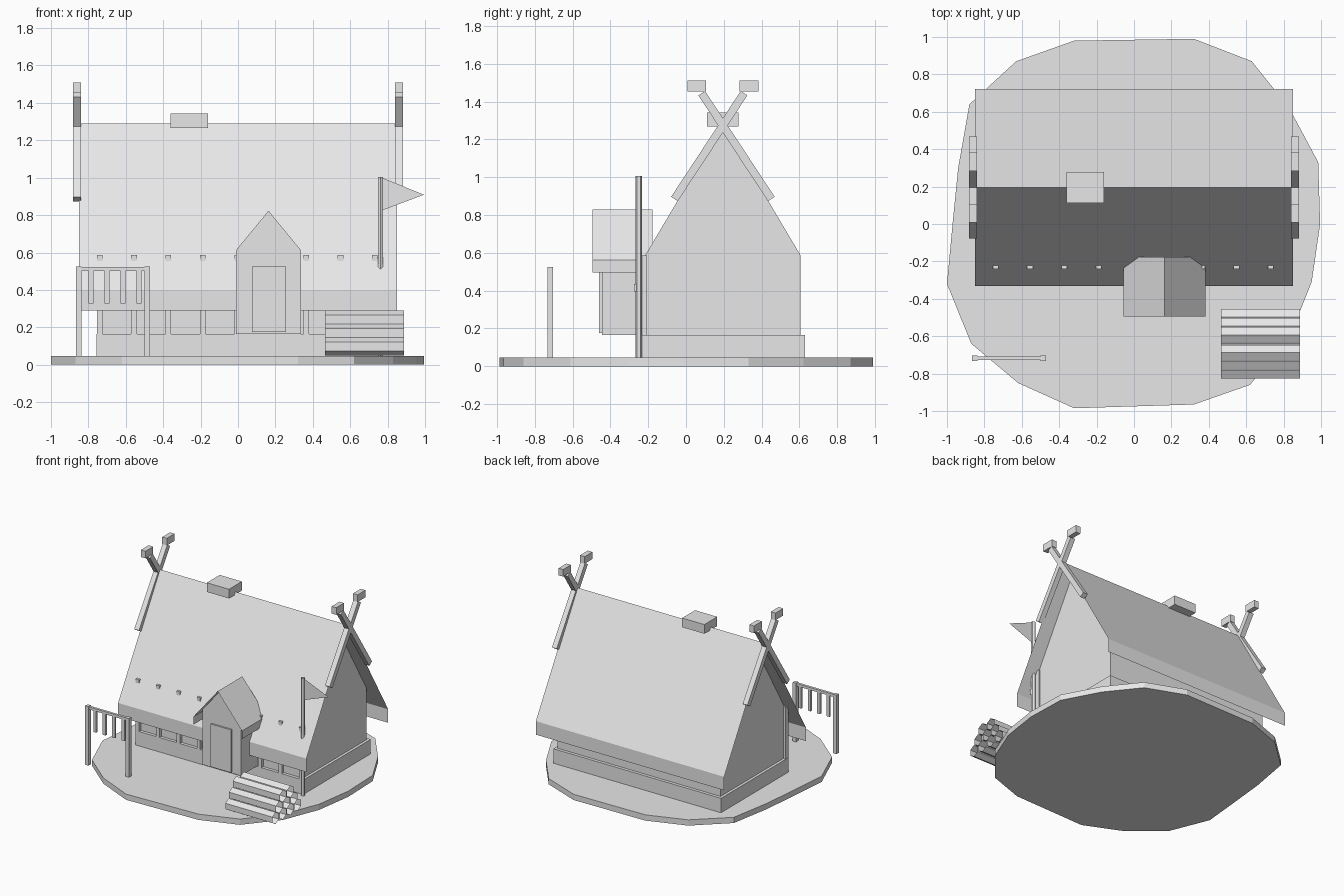
import bpy, bmesh, math
from mathutils import Vector, Matrix

if "Cube" in bpy.data.objects:
    bpy.data.objects.remove(bpy.data.objects["Cube"])

# The whole model is one plain pale grey
GREY = bpy.data.materials.new("pale grey")
GREY.diffuse_color = (0.8, 0.8, 0.8, 1)
GREY.use_nodes = True
GREY.node_tree.nodes["Principled BSDF"].inputs["Base Color"].default_value = GREY.diffuse_color

def make(name, bm):
    me = bpy.data.meshes.new(name)
    bm.to_mesh(me)
    bm.free()
    ob = bpy.data.objects.new(name, me)
    me.materials.append(GREY)
    bpy.context.collection.objects.link(ob)
    return ob

def box(name, x, y, z):
    """Box from (min, max) ranges."""
    bm = bmesh.new()
    bmesh.ops.create_cube(bm, size=1)
    for v in bm.verts:
        v.co = [r[0] if c < 0 else r[1] for c, r in zip(v.co, (x, y, z))]
    return make(name, bm)

def prism(name, pts, offset):
    """Closed solid: polygon swept by an offset."""
    bm = bmesh.new()
    a = [bm.verts.new(p) for p in pts]
    b = [bm.verts.new(Vector(p) + Vector(offset)) for p in pts]
    bm.faces.new(a)
    bm.faces.new(b[::-1])
    for i in range(len(a)):
        bm.faces.new((a[i - 1], a[i], b[i], b[i - 1]))
    bmesh.ops.recalc_face_normals(bm, faces=bm.faces[:])
    return make(name, bm)

def sheet(name, pts, offset):
    """Thin open shell: polyline swept by an offset."""
    bm = bmesh.new()
    a = [bm.verts.new(p) for p in pts]
    b = [bm.verts.new(Vector(p) + Vector(offset)) for p in pts]
    for i in range(len(pts) - 1):
        bm.faces.new((a[i], a[i + 1], b[i + 1], b[i]))
    bm.normal_update()
    if max(bm.faces, key=lambda f: f.calc_area()).normal.z < 0:
        bmesh.ops.reverse_faces(bm, faces=bm.faces[:])
    return make(name, bm)

def tube(name, centre, r, length, along_x, sides=6):
    """Open-ended faceted tube."""
    bm = bmesh.new()
    bmesh.ops.create_cone(bm, cap_ends=False, segments=sides, radius1=r, radius2=r, depth=length)
    bm.verts.ensure_lookup_table()
    if along_x:
        bmesh.ops.rotate(bm, matrix=Matrix.Rotation(math.pi / 2, 3, "Y"), verts=bm.verts[:])
        # one corner points up
        ang = math.atan2(bm.verts[0].co.z, bm.verts[0].co.y)
        bmesh.ops.rotate(bm, matrix=Matrix.Rotation(math.pi / 2 - ang, 3, "X"), verts=bm.verts[:])
    bmesh.ops.translate(bm, vec=centre, verts=bm.verts[:])
    return make(name, bm)

# Ground slab with an uneven outline
outline = [(0.32, 0.99), (0.63, 0.87), (0.83, 0.62), (0.985, 0.33), (0.995, 0), (0.95, -0.31),
           (0.83, -0.61), (0.62, -0.86), (0.32, -0.965), (-0.32, -0.985), (-0.62, -0.85),
           (-0.87, -0.64), (-1.0, -0.32), (-0.97, 0), (-0.94, 0.3), (-0.88, 0.64),
           (-0.63, 0.87), (-0.32, 0.98)]
prism("ground", [(x, y, 0) for x, y in outline], (0, 0, 0.047))

# House body
C = 0.195
box("foundation", (-0.757, 0.757), (C - 0.435, C + 0.435), (0.045, 0.165))
gable = [(-0.41, 0.16), (0.41, 0.16), (0.41, 0.588), (0, 1.28), (-0.41, 0.588)]
prism("walls", [(-0.735, C + y, z) for y, z in gable], (1.47, 0, 0))

# Main roof: thin shell with upright eaves
roof = [(-0.527, 0.29), (-0.527, 0.40), (0, 1.29), (0.527, 0.40), (0.527, 0.29)]
sheet("roof", [(-0.85, C + y, z) for y, z in roof], (1.7, 0, 0))
box("smoke_vent", (-0.36, -0.16), (C - 0.083, C + 0.083), (1.267, 1.342))

# Front wall posts that poke through the roof
for i in range(9):
    x = -0.74 + i * 0.184
    box(f"wall_post_{i + 1}", (x - 0.015, x + 0.015), (-0.24, -0.205), (0.16, 0.586))

# Crossed gable beams with carved end blocks
for sx, side in ((-1, "left"), (1, "right")):
    x0, x1 = sorted((sx * 0.84, sx * 0.882))
    for s, end in ((1, "front"), (-1, "back")):
        low = Vector((x0, C - s * 0.256, 0.885))
        high = Vector((x0, C + s * 0.112, 1.444))
        d = (high - low).normalized()
        n = Vector((0, -d.z, d.y)) * 0.021
        prism(f"gable_beam_{side}_{end}", [low - n, high - n, high + n, low + n], (x1 - x0, 0, 0))
        y = C + s * 0.138
        box(f"beam_head_{side}_{end}", (x0, x1), (y - 0.05, y + 0.05), (1.452, 1.51))

# Entrance porch
P = 0.163
porch = [(-0.174, 0.165), (0.174, 0.165), (0.174, 0.612), (0, 0.823), (-0.174, 0.612)]
prism("porch_walls", [(P + x, -0.445, z) for x, z in porch], (0, 0.25, 0))
porch_roof = [(-0.219, 0.497), (-0.219, 0.562), (0, 0.828), (0.219, 0.562), (0.219, 0.497)]
sheet("porch_roof", [(P + x, -0.495, z) for x, z in porch_roof], (0, 0.318, 0))
box("door", (0.074, 0.257), (-0.459, -0.44), (0.175, 0.524))

# Log pile: pyramid of open six-sided logs, four, three and two
for row in range(3):
    for col in range(4 - row):
        y = -0.64 + (col - (3 - row) / 2) * 0.0955
        tube(f"log_{row + 1}_{col + 1}", (0.676, y, 0.097 + row * 0.072), 0.048, 0.424, True)

# Flag pole and pennant
tube("flag_pole", (0.762, -0.25, 0.525), 0.0165, 0.96, False)
box("pole_bracket", (0.752, 0.772), (-0.276, -0.25), (0.395, 0.435))
bm = bmesh.new()
bm.faces.new([bm.verts.new(p) for p in ((0.77, -0.25, 0.825), (0.994, -0.25, 0.909), (0.77, -0.25, 1.0))])
make("pennant", bm)

# Drying rack
for x, side in ((-0.851, "left"), (-0.486, "right")):
    box(f"rack_post_{side}", (x - 0.015, x + 0.015), (-0.733, -0.703), (0.045, 0.526))
box("rack_bar", (-0.84, -0.5), (-0.728, -0.708), (0.502, 0.523))
for i in range(4):
    x = -0.785 + i * 0.085
    box(f"hanging_fish_{i + 1}", (x - 0.013, x + 0.013), (-0.726, -0.71), (0.328, 0.503))
